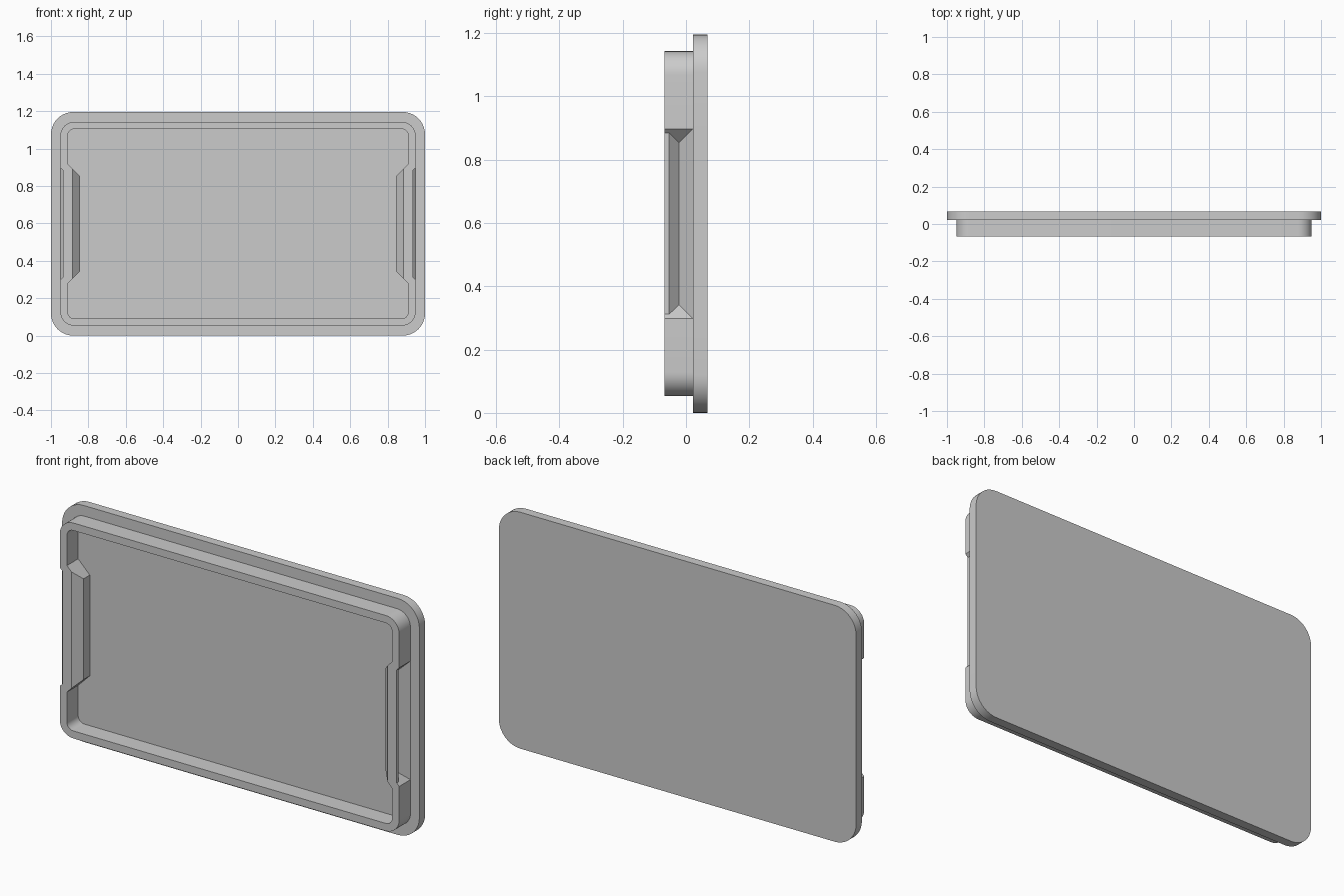
import bpy, bmesh, math

cube = bpy.data.objects.get("Cube")
if cube:
    bpy.data.objects.remove(cube)

MID_Z = 0.598      # height of the centre line
GRIP = 0.30        # half length of the side grips

grey = bpy.data.materials.new("plain grey")
grey.use_nodes = True
COLOUR = (0.6, 0.6, 0.6, 1)
grey.diffuse_color = COLOUR
grey.node_tree.nodes["Principled BSDF"].inputs["Base Color"].default_value = COLOUR


def outline(half_x, half_z, radius, grip=GRIP, depth=0.0, steps=10):
    """Rounded rectangle whose short sides are pushed inwards by depth."""
    def arc(sx, sz, start):
        return [(sx * (half_x - radius) + radius * math.cos(a),
                 sz * (half_z - radius) + radius * math.sin(a))
                for a in (math.radians(start + 90 * i / steps) for i in range(steps + 1))]
    dent = [(half_x, -grip), (half_x - depth, depth - grip),
            (half_x - depth, grip - depth), (half_x, grip)]
    right = arc(1, -1, -90) + dent + arc(1, 1, 0)
    return right + [(-x, -z) for x, z in right]


def loft(name, sections, ring=False):
    """Skin a row of (y, outline) sections; ring joins the last to the first."""
    bm = bmesh.new()
    loops = [[bm.verts.new((x, y, z + MID_Z)) for x, z in pts] for y, pts in sections]
    pairs = list(zip(loops, loops[1:]))
    if ring:
        pairs.append((loops[-1], loops[0]))
    else:
        bm.faces.new(loops[0])
        bm.faces.new(loops[-1])
    n = len(loops[0])
    for a, b in pairs:
        for i in range(n):
            j = (i + 1) % n
            bm.faces.new((a[i], a[j], b[j], b[i]))
    bmesh.ops.remove_doubles(bm, verts=bm.verts, dist=0.0001)
    bmesh.ops.recalc_face_normals(bm, faces=bm.faces)
    mesh = bpy.data.meshes.new(name)
    bm.to_mesh(mesh)
    bm.free()
    mesh.materials.append(grey)
    obj = bpy.data.objects.new(name, mesh)
    bpy.context.collection.objects.link(obj)
    bpy.ops.object.select_all(action='DESELECT')
    obj.select_set(True)
    bpy.context.view_layer.objects.active = obj
    bpy.ops.object.shade_smooth_by_angle(angle=math.radians(25))
    return obj


# Flat cover plate
plate = outline(1.0, MID_Z, 0.12)
loft("cover_plate", [(0.068, plate), (0.022, plate)])


# Raised rim: grooved grips outside, matching bulges inside
def outer(depth):
    return outline(0.95, 0.545, 0.075, GRIP, depth)


def inner(depth):
    return outline(0.91, 0.507, 0.035, GRIP + 0.02, depth)


loft("rim", [(0.03, outer(0)), (0.022, outer(0)), (-0.022, outer(0.044)),
             (-0.053, outer(0.014)), (-0.068, outer(0.014)),
             (-0.068, inner(0.025)), (-0.028, inner(0.065)), (0.03, inner(0.065))],
     ring=True)
